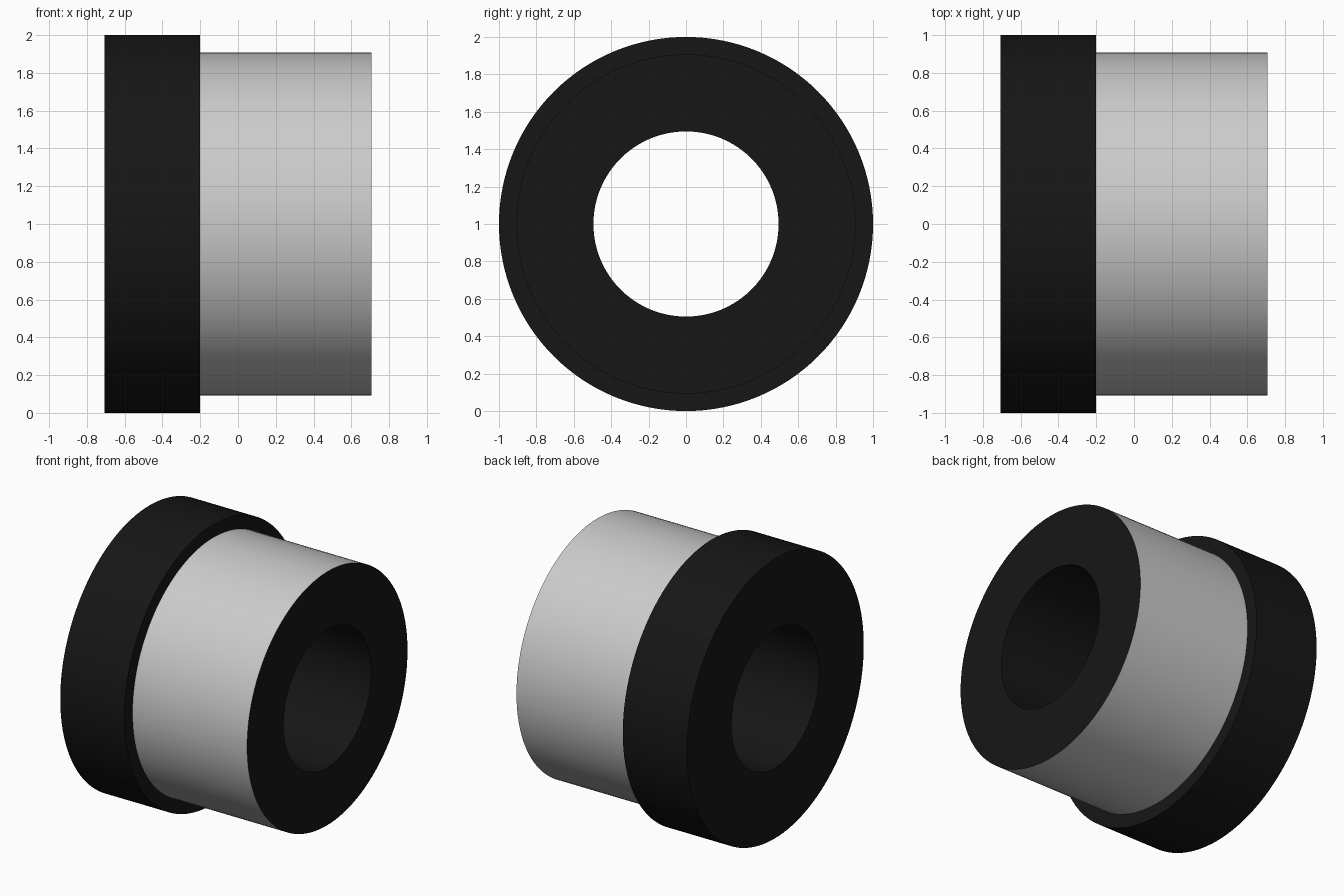
import bpy
import bmesh
from math import cos, sin, tau, radians

if "Cube" in bpy.data.objects:
    bpy.data.objects.remove(bpy.data.objects["Cube"])

SIDES = 128


def revolve(name, profile, color=None):
    """Spin an (x, radius) profile around the x axis, centred at z = 1."""
    bm = bmesh.new()
    rings = [[bm.verts.new((x, r * cos(tau * k / SIDES), 1 + r * sin(tau * k / SIDES)))
              for k in range(SIDES)] for x, r in profile]
    for a, b in zip(rings, rings[1:]):
        for k in range(SIDES):
            n = (k + 1) % SIDES
            bm.faces.new((a[k], b[k], b[n], a[n]))
    mesh = bpy.data.meshes.new(name)
    bm.to_mesh(mesh)
    bm.free()
    obj = bpy.data.objects.new(name, mesh)
    bpy.context.collection.objects.link(obj)
    if color:
        mat = bpy.data.materials.new(name + "_black")
        mat.diffuse_color = color
        mat.use_nodes = True
        mat.node_tree.nodes["Principled BSDF"].inputs["Base Color"].default_value = mat.diffuse_color
        mesh.materials.append(mat)
    bpy.ops.object.select_all(action='DESELECT')
    obj.select_set(True)
    bpy.context.view_layer.objects.active = obj
    bpy.ops.object.shade_smooth_by_angle(angle=radians(30))
    return obj


# Black body: flange, bore and both end faces
revolve("bushing_body",
        [(-0.2, 0.907), (-0.2, 1), (-0.707, 1), (-0.707, 0.495),
         (0.707, 0.495), (0.707, 0.907)],
        (0.008, 0.008, 0.008, 1))

# Grey outer skin of the narrower barrel, closing the body
revolve("metal_sleeve", [(0.707, 0.907), (-0.2, 0.907)])
